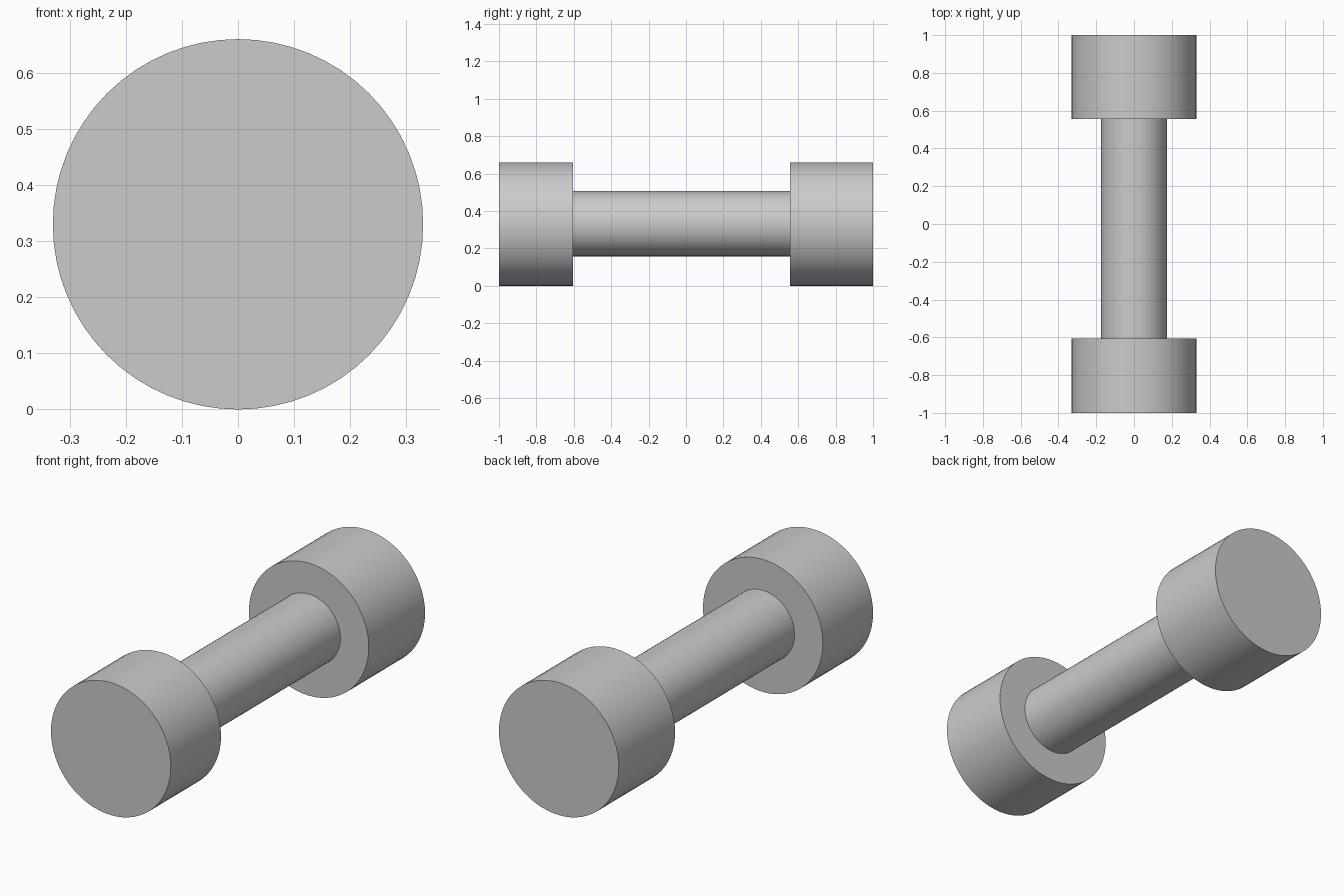
import bpy
import math

cube = bpy.data.objects.get("Cube")
if cube:
    bpy.data.objects.remove(cube, do_unlink=True)

GREY = (0.6, 0.6, 0.6, 1.0)
AXIS_Z = 0.33

metal = bpy.data.materials.new("plain grey")
metal.use_nodes = True
metal.diffuse_color = GREY
metal.node_tree.nodes["Principled BSDF"].inputs["Base Color"].default_value = GREY


def cylinder_along_y(name, radius, y_start, y_end, z=AXIS_Z):
    """Smooth-sided cylinder with flat caps, running from y_start to y_end."""
    bpy.ops.mesh.primitive_cylinder_add(
        vertices=64, radius=radius, depth=y_end - y_start,
        location=(0, (y_start + y_end) / 2, z), rotation=(math.pi / 2, 0, 0))
    part = bpy.context.object
    part.name = name
    part.data.materials.append(metal)
    bpy.ops.object.shade_smooth_by_angle(angle=math.radians(30))
    return part


# Two end weights, the back one slightly longer
cylinder_along_y("front_weight", 0.33, -1.0, -0.605)
cylinder_along_y("back_weight", 0.33, 0.557, 1.0)

# Grip bar, seated a little way into both weights
cylinder_along_y("handle", 0.174, -0.65, 0.6, z=0.332)
